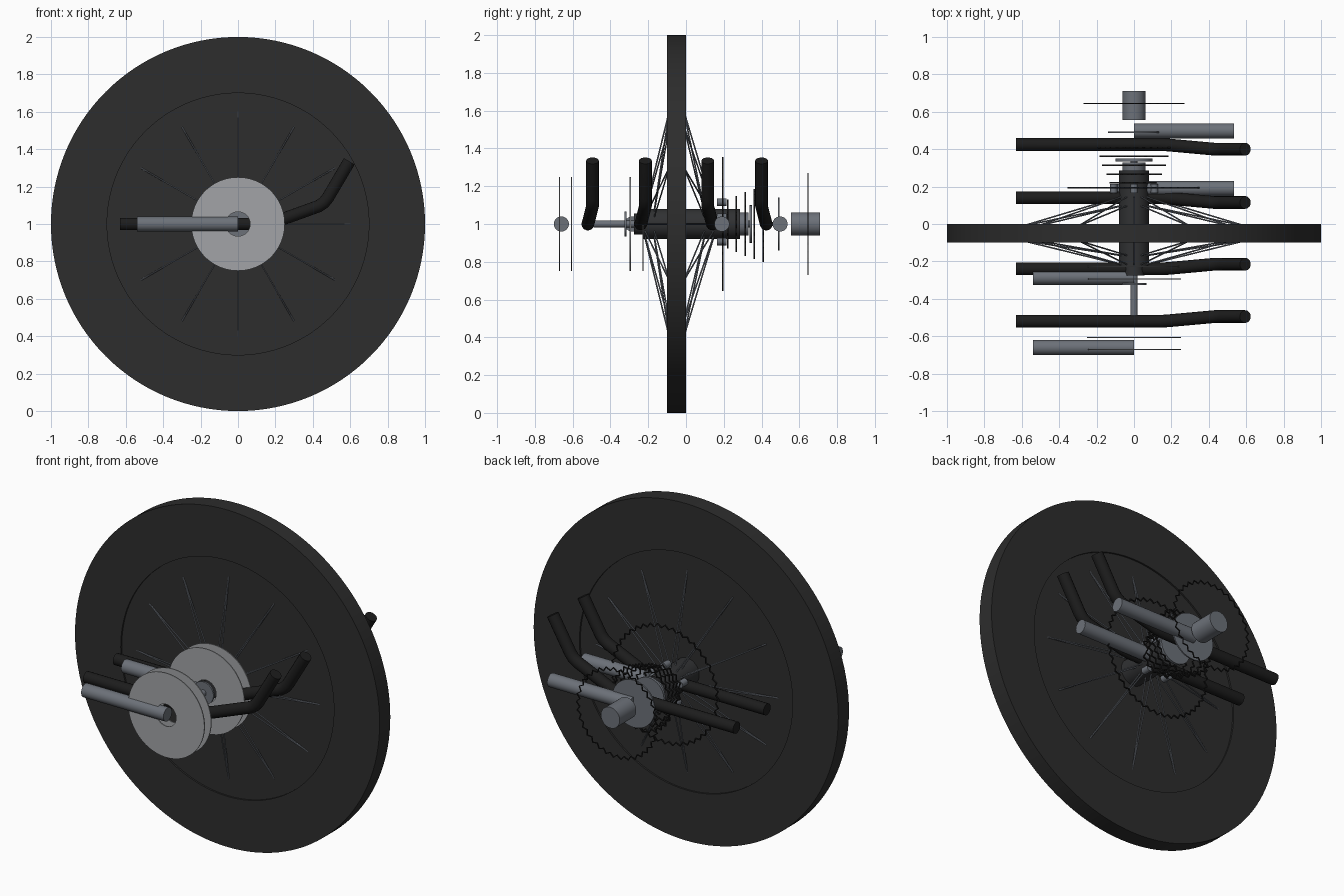
import bpy, bmesh, math
from mathutils import Vector

if "Cube" in bpy.data.objects:
    bpy.data.objects.remove(bpy.data.objects["Cube"])

C = Vector((0, 0, 1))  # wheel axis height


def material(name, rgb):
    m = bpy.data.materials.new(name)
    m.diffuse_color = (*rgb, 1)
    m.use_nodes = True
    m.node_tree.nodes["Principled BSDF"].inputs["Base Color"].default_value = m.diffuse_color
    return m


RUBBER = material("rubber black", (0.026, 0.026, 0.026))
BLACK = material("deep black", (0.012, 0.012, 0.012))
STEEL = material("steel grey", (0.15, 0.165, 0.19))
SILVER = material("rotor silver", (0.36, 0.37, 0.385))
DARK = material("dark hub", (0.03, 0.031, 0.033))


def finish(ob, name, mat, angle=35):
    ob.name = name
    ob.data.materials.clear()
    ob.data.materials.append(mat)
    bpy.ops.object.select_all(action='DESELECT')
    ob.select_set(True)
    bpy.context.view_layer.objects.active = ob
    bpy.ops.object.shade_smooth_by_angle(angle=math.radians(angle))
    return ob


def from_bmesh(bm, name, mat):
    bmesh.ops.recalc_face_normals(bm, faces=bm.faces[:])
    me = bpy.data.meshes.new(name)
    bm.to_mesh(me)
    bm.free()
    ob = bpy.data.objects.new(name, me)
    bpy.context.collection.objects.link(ob)
    return finish(ob, name, mat)


def rod(name, a, b, r, mat, sides=32):
    """Solid cylinder between two points."""
    a, b = Vector(a), Vector(b)
    d = b - a
    bpy.ops.mesh.primitive_cylinder_add(vertices=sides, radius=r, depth=d.length,
                                        location=(a + b) / 2,
                                        rotation=d.to_track_quat('Z', 'Y').to_euler())
    return finish(bpy.context.object, name, mat)


def ring(name, outer, inner, y0, y1, mat):
    """Flat band around the axis; outer and inner are radius functions or numbers."""
    n = 128
    bm = bmesh.new()
    loops = []
    for r, y in ((outer, y0), (outer, y1), (inner, y1), (inner, y0)):
        loop = []
        for i in range(n):
            a = math.tau * i / n
            loop.append(bm.verts.new((r * math.cos(a), y, 1 + r * math.sin(a))))
        loops.append(loop)
    for k in range(4):
        p, q = loops[k], loops[(k + 1) % 4]
        for i in range(n):
            j = (i + 1) % n
            bm.faces.new((p[i], p[j], q[j], q[i]))
    return from_bmesh(bm, name, mat)


def sprocket(name, radius, y, teeth, depth=0.02, band=0.006, half=0.004):
    """Thin zigzag tooth band around the axis."""
    bm = bmesh.new()
    n = teeth * 2
    loops = []
    for off, yy in ((0, y - half), (0, y + half), (band, y + half), (band, y - half)):
        loop = []
        for i in range(n):
            a = math.tau * i / n
            r = radius - off - (depth if i % 2 else 0)
            loop.append(bm.verts.new((r * math.cos(a), yy, 1 + r * math.sin(a))))
        loops.append(loop)
    for k in range(4):
        p, q = loops[k], loops[(k + 1) % 4]
        for i in range(n):
            j = (i + 1) % n
            bm.faces.new((p[i], p[j], q[j], q[i]))
    return from_bmesh(bm, name, BLACK)


def tube(name, pts, r, mat):
    cu = bpy.data.curves.new(name, 'CURVE')
    cu.dimensions = '3D'
    cu.bevel_depth = r
    cu.bevel_resolution = 5
    cu.use_fill_caps = True
    sp = cu.splines.new('POLY')
    sp.points.add(len(pts) - 1)
    for p, co in zip(sp.points, pts):
        p.co = (*co, 1)
    ob = bpy.data.objects.new(name, cu)
    bpy.context.collection.objects.link(ob)
    bpy.ops.object.select_all(action='DESELECT')
    ob.select_set(True)
    bpy.context.view_layer.objects.active = ob
    bpy.ops.object.convert(target='MESH')
    return finish(bpy.context.object, name, mat, 50)


# Tyre and slightly recessed wheel disc
ring("tyre", 1.0, 0.70, -0.10, 0.0, RUBBER)
rod("wheel_disc", (0, -0.09, 1), (0, -0.01, 1), 0.705, RUBBER, 96)

# Paired spokes on both sides, every 30 degrees
for side, rim_y, hub_ys in (("front", -0.088, (-0.17, -0.22)), ("back", -0.012, (0.10, 0.15))):
    for k in range(12):
        a = k * math.tau / 12
        u = Vector((math.cos(a), 0, math.sin(a)))
        for hub_y in hub_ys:
            rod(f"spoke_{side}", C + u * 0.6 + Vector((0, rim_y, 0)),
                C + u * 0.06 + Vector((0, hub_y, 0)), 0.004, STEEL, 8)

# Four bent handle tubes; the front and back pairs bend toward the wheel
for y, s in ((-0.52, 1), (-0.24, 1), (0.14, -1), (0.425, -1)):
    e = y + 0.025 * s
    tube("handle_tube", [(-0.63, y, 1), (0.15, y, 1), (0.20, y + 0.004 * s, 1.012),
                         (0.43, e, 1.095), (0.46, e, 1.115), (0.48, e, 1.14),
                         (0.595, e, 1.335)], 0.034, BLACK)

# Grip cylinders
for y, x0, x1 in ((-0.66, -0.54, 0), (-0.285, -0.54, 0), (0.19, 0, 0.535), (0.498, 0, 0.535)):
    rod("grip", (x0, y, 1), (x1, y, 1), 0.04, STEEL)

# Brake rotor plates
for y in (-0.67, -0.607, -0.295, -0.228):
    ring("rotor_plate", 0.25, 0.065, y - 0.003, y + 0.003, SILVER)

# Hub, axle and end pieces
rod("axle", (0, -0.49, 1), (0, 0.34, 1), 0.019, STEEL)
rod("hub_front", (0, -0.275, 1), (0, -0.1, 1), 0.055, DARK)
rod("hub_shell", (0, -0.23, 1), (0, 0.285, 1), 0.08, DARK)
rod("hub_cap", (0, 0.285, 1), (0, 0.33, 1), 0.062, STEEL)
rod("axle_washer", (0, -0.325, 1), (0, -0.315, 1), 0.066, STEEL)
rod("end_cap", (0, 0.335, 1), (0, 0.35, 1), 0.10, STEEL)
rod("pedal_axle_drum", (0, 0.555, 1), (0, 0.71, 1), 0.062, STEEL)
rod("guard_disc", (0, 0.486, 1), (0, 0.494, 1), 0.14, STEEL, 48)

# Sprocket stack and large chain rings
for i, r in enumerate((0.13, 0.15, 0.17, 0.185, 0.20)):
    sprocket("cassette_sprocket", r, 0.22 + i * 0.047, 16 + i * 3)
sprocket("large_chain_ring", 0.355, 0.195, 44)
sprocket("outer_chain_ring", 0.27, 0.645, 34, half=0.003)

# Chain ring bolts
for k in range(5):
    a = math.pi / 2 + k * math.tau / 5
    x, z = 0.115 * math.cos(a), 1 + 0.115 * math.sin(a)
    rod("ring_bolt", (x, 0.165, z), (x, 0.215, z), 0.02, STEEL, 16)
